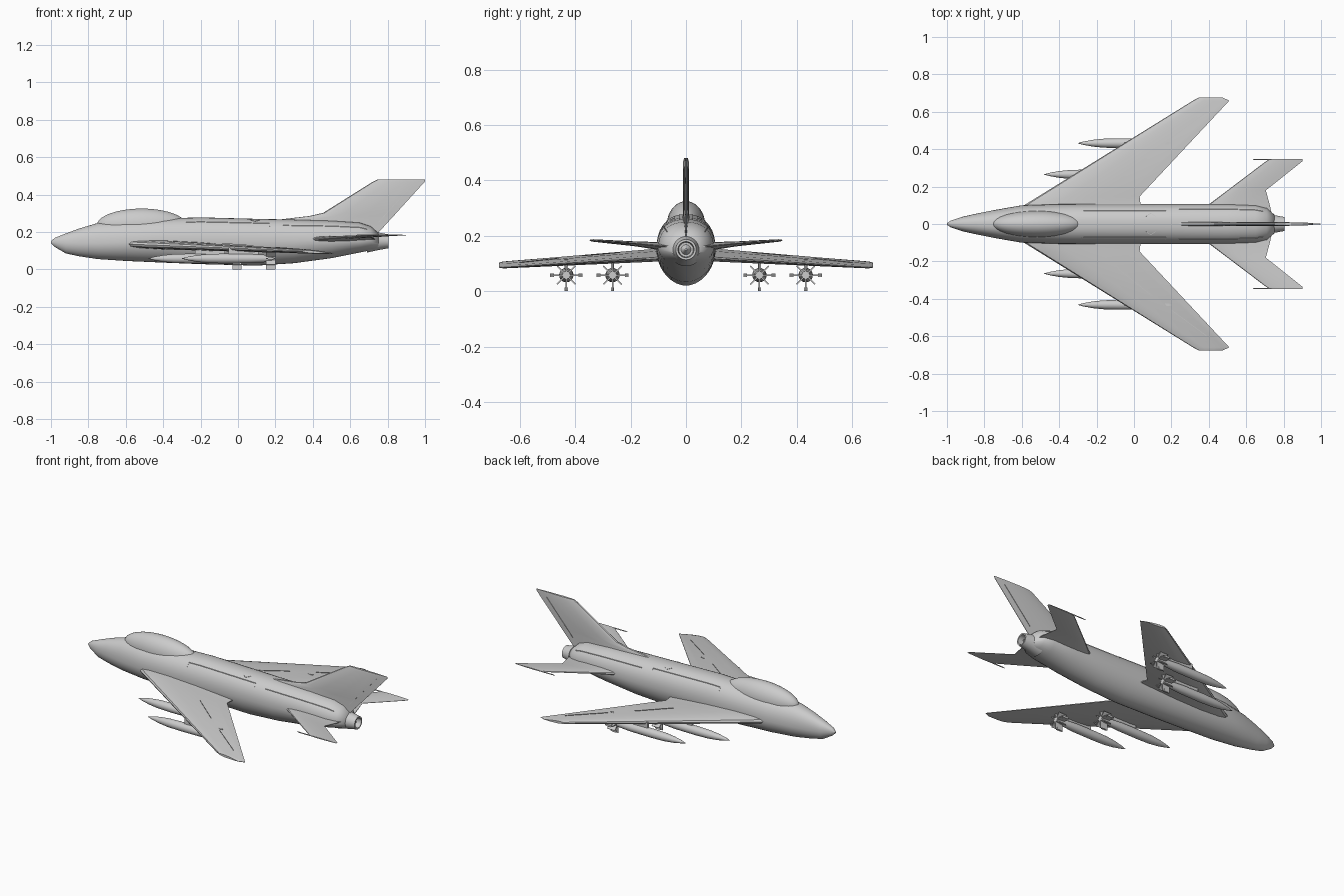
import bpy, bmesh, math
from mathutils import Matrix, Vector

if "Cube" in bpy.data.objects:
    bpy.data.objects.remove(bpy.data.objects["Cube"])

grey = bpy.data.materials.new("light grey")
grey.use_nodes = True
COLOUR = (0.6, 0.6, 0.6, 1)
grey.diffuse_color = COLOUR
grey.node_tree.nodes["Principled BSDF"].inputs["Base Color"].default_value = COLOUR


def finish(name, bm, mirror=False, angle=35):
    bmesh.ops.remove_doubles(bm, verts=bm.verts, dist=0.00001)
    bmesh.ops.recalc_face_normals(bm, faces=bm.faces)
    mesh = bpy.data.meshes.new(name)
    bm.to_mesh(mesh)
    bm.free()
    mesh.materials.append(grey)
    ob = bpy.data.objects.new(name, mesh)
    bpy.context.collection.objects.link(ob)
    if mirror:
        ob.modifiers.new("mirror", 'MIRROR').use_axis = (False, True, False)
    bpy.ops.object.select_all(action='DESELECT')
    ob.select_set(True)
    bpy.context.view_layer.objects.active = ob
    bpy.ops.object.shade_smooth_by_angle(angle=math.radians(angle))
    return ob


def loft(bm, rings):
    """Skin a list of closed rings and cap both ends."""
    rows = [[bm.verts.new(p) for p in ring] for ring in rings]
    n = len(rows[0])
    for a, b in zip(rows, rows[1:]):
        for i in range(n):
            j = (i + 1) % n
            bm.faces.new((a[i], a[j], b[j], b[i]))
    bm.faces.new(rows[0])
    bm.faces.new(rows[-1])


# Fuselage stations: x, bottom, widest height, top, half width
STATIONS = [
    (-1, .14, .145, .15, .004), (-.98, .12, .145, .168, .018),
    (-.92, .085, .14, .192, .038), (-.85, .07, .14, .218, .054),
    (-.75, .055, .14, .248, .074), (-.6, .045, .145, .262, .1),
    (-.4, .036, .15, .272, .106), (-.2, .028, .15, .278, .107),
    (.1, .02, .15, .27, .107), (.3, .033, .15, .266, .107),
    (.5, .06, .155, .26, .106), (.65, .09, .155, .25, .1),
    (.71, .102, .155, .23, .085), (.75, .107, .15, .195, .05)]


def skin(x, angle, lift=0):
    """Point on the fuselage surface; angle 0 is the left side, 90 the top."""
    for a, b in zip(STATIONS, STATIONS[1:]):
        if x <= b[0]:
            break
    t = (x - a[0]) / (b[0] - a[0])
    low, mid, top, wide = [p + (q - p) * t for p, q in zip(a[1:], b[1:])]
    c, s = math.cos(math.radians(angle)), math.sin(math.radians(angle))
    power = 0.88 if s > 0 else 1.05
    height = top - mid if s > 0 else mid - low
    y = math.copysign(abs(c) ** power, c) * (wide + lift)
    z = mid + math.copysign(abs(s) ** power, s) * (height + lift)
    return (x, y, z)


bm = bmesh.new()
loft(bm, [[skin(s[0], i * 10) for i in range(36)] for s in STATIONS])
finish("fuselage", bm, angle=50)

# Canopy bubble
bm = bmesh.new()
bmesh.ops.create_uvsphere(bm, u_segments=32, v_segments=20, radius=1)
bmesh.ops.transform(bm, verts=bm.verts, matrix=Matrix.Translation((-.515, 0, .235))
                    @ Matrix.Diagonal((.24, .07, .09, 1)))
finish("canopy", bm, angle=60)

# Half thickness along the chord
FOIL = [(0, 0), (.02, .25), (.1, .4), (.3, .5), (.6, .4), (.85, .2), (1, .06)]


def blade(name, sections, upright=False):
    """Sections: span, leading x, trailing x, leading height, trailing height, thickness."""
    rings = []
    for span, le, te, z0, z1, thick in sections:
        ring = []
        for side, points in ((1, FOIL), (-1, FOIL[:0:-1])):
            for t, h in points:
                x, z = le + (te - le) * t, z0 + (z1 - z0) * t + side * h * thick
                ring.append((x, z, span) if upright else (x, span, z))
        rings.append(ring)
    bm = bmesh.new()
    loft(bm, rings)
    return finish(name, bm, mirror=not upright, angle=30)


blade("wings", [(.05, -.62, .04, .135, .122, .05), (.105, -.58, .035, .135, .12, .047),
                (.147, -.512, .03, .132, .117, .045), (.66, .316, .51, .1, .085, .022),
                (.675, .345, .475, .098, .086, .014)])
blade("tailplanes", [(.04, .36, .74, .16, .16, .035), (.105, .4, .725, .163, .165, .028),
                     (.18, .5, .705, .17, .172, .018), (.335, .705, .9, .183, .183, .009),
                     (.347, .725, .9, .184, .184, .006)])
blade("tail_fin", [(.16, .22, .72, 0, 0, .024), (.19, .22, .745, 0, 0, .024),
                   (.268, .235, .816, 0, 0, .024), (.285, .38, .832, 0, 0, .022),
                   (.302, .455, .847, 0, 0, .022), (.468, .72, .998, 0, 0, .02),
                   (.48, .745, 1, 0, 0, .014)], upright=True)


def lathe(bm, profile, y, z, sides=20):
    """Turn (x, radius) points about a lengthwise axis."""
    loft(bm, [[(x, y + r * math.cos(k * math.tau / sides), z + r * math.sin(k * math.tau / sides))
               for k in range(sides)] for x, r in profile])


def box(bm, size, matrix):
    bmesh.ops.create_cube(bm, size=1, matrix=matrix @ Matrix.Diagonal((*size, 1)))


# Hollow exhaust with an inner cone
bm = bmesh.new()
lathe(bm, [(.69, .06), (.75, .047), (.805, .037), (.805, .029), (.765, .026), (.765, .018),
           (.79, .004)], 0, .15, 28)
finish("exhaust_nozzle", bm)

# Underwing stores, each with tail fins and a pylon
for label, nose, y in (("inner", -.48, .265), ("outer", -.3, .432)):
    z = .058
    bm = bmesh.new()
    lathe(bm, [(nose, .001), (nose + .03, .009), (nose + .08, .018), (nose + .14, .024),
               (nose + .22, .026), (nose + .36, .025), (nose + .44, .02), (nose + .5, .014)], y, z)
    finish(label + "_stores", bm, mirror=True)
    bm = bmesh.new()
    for k in range(8):
        reach = .058 if k % 2 == 0 else .047
        turn = Matrix.Translation((nose + .475, y, z)) @ Matrix.Rotation(k * math.pi / 4, 4, 'X')
        box(bm, (.05, reach - .01, .005), turn @ Matrix.Translation((0, reach / 2 + .005, 0)))
        if k % 2 == 0:
            box(bm, (.03, .014, .012), turn @ Matrix.Translation((0, reach - .007, 0)))
    finish(label + "_store_fins", bm, mirror=True)
    bm = bmesh.new()
    box(bm, (.16, .012, .04), Matrix.Translation((nose + .33, y, .098)))
    finish(label + "_pylons", bm, mirror=True)

# Balance rods on the tailplane tips
bm = bmesh.new()
lathe(bm, [(.635, .001), (.65, .003), (.74, .003), (.76, .001)], .345, .184, 8)
finish("balance_rods", bm, mirror=True)


def seam(name, points, width=.0025):
    """Thin raised strip, repeated on the other side."""
    bm = bmesh.new()
    for a, b in zip(points, points[1:]):
        a, b = Vector(a), Vector(b)
        turn = (b - a).to_track_quat('X', 'Z').to_matrix().to_4x4()
        box(bm, ((b - a).length, width, width), Matrix.Translation((a + b) / 2) @ turn)
    finish(name, bm, mirror=True)


# Panel seams on the body and spine
seam("spine_seams", [skin(x, a) for x, a in
                     ((-.28, 38), (-.28, 52), (-.2, 52), (.1, 52), (.17, 52), (.17, 40))])
seam("rear_seams", [skin(x, a) for x, a in
                    ((.24, 44), (.3, 44), (.5, 44), (.65, 44), (.69, 44))])
seam("spine_markers", [skin(x, a) for x, a in ((.065, 70), (.09, 60), (.115, 70))])


# Flap and aileron seams on the wing and rudder seam on the fin
seam("flap_seams", [(-.085, .24, .1395), (.085, .375, .1275)])
seam("aileron_seams", [(.2, .46, .119), (.39, .6, .104)])
seam("rudder_seams", [(.75, .008, .25), (.93, .006, .45)])
